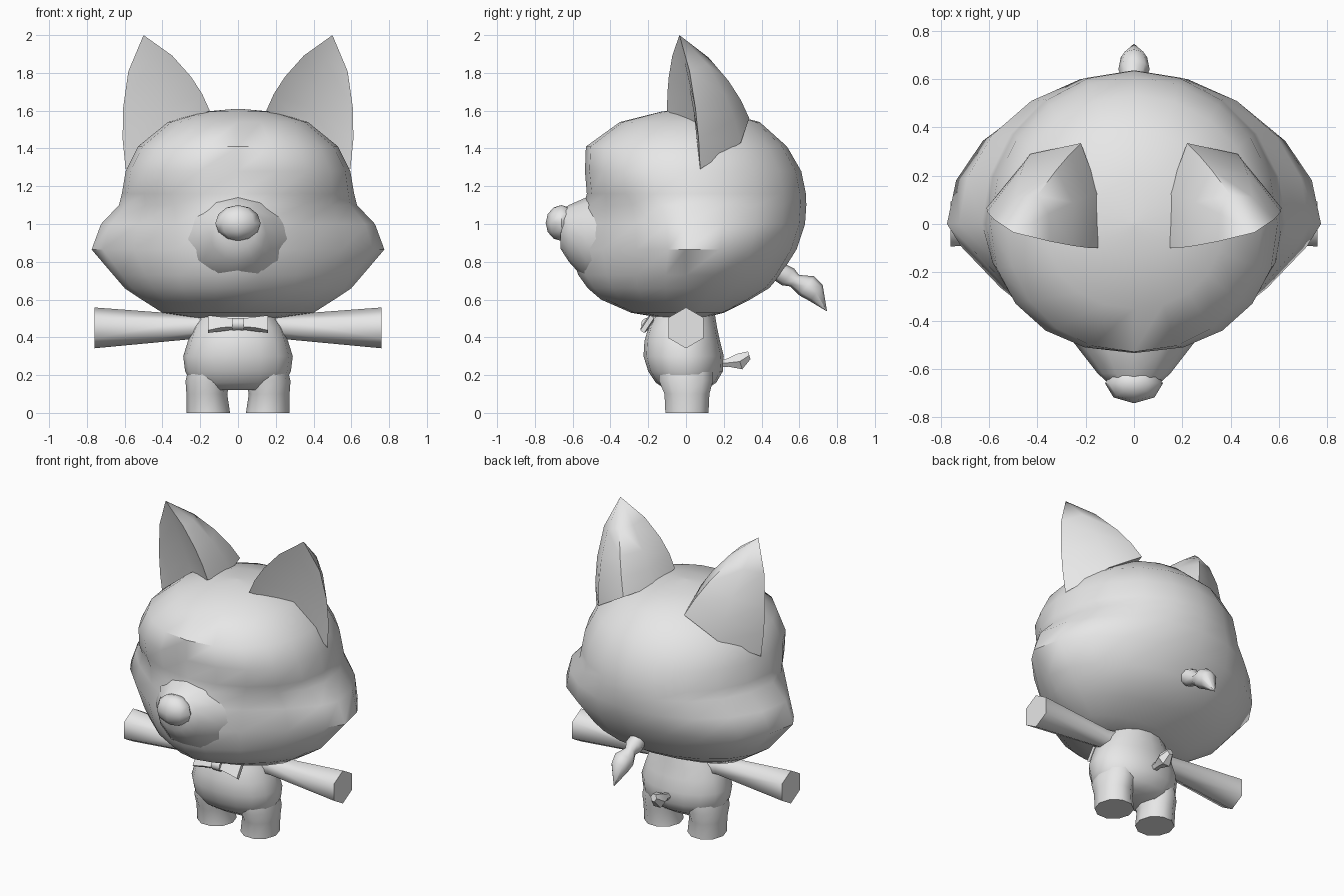
import bpy, bmesh, math
from mathutils import Vector

old = bpy.data.objects.get("Cube")
if old:
    bpy.data.objects.remove(old, do_unlink=True)

grey = bpy.data.materials.new("plain grey")
grey.use_nodes = True
tone = (0.8, 0.8, 0.8, 1)
grey.diffuse_color = tone
grey.node_tree.nodes["Principled BSDF"].inputs["Base Color"].default_value = tone

X, Y, Z = Vector((1, 0, 0)), Vector((0, 1, 0)), Vector((0, 0, 1))


def loft(name, rings, angle=50):
    """Skin a closed surface over rings of equal point count, with capped ends."""
    bm = bmesh.new()
    loops = [[bm.verts.new(p) for p in ring] for ring in rings]
    count = len(loops[0])
    for low, high in zip(loops, loops[1:]):
        for i in range(count):
            j = (i + 1) % count
            bm.faces.new((low[i], low[j], high[j], high[i]))
    bm.faces.new(loops[0][::-1])
    bm.faces.new(loops[-1])
    bmesh.ops.remove_doubles(bm, verts=bm.verts, dist=0.0005)
    bmesh.ops.recalc_face_normals(bm, faces=bm.faces)
    mesh = bpy.data.meshes.new(name)
    bm.to_mesh(mesh)
    bm.free()
    mesh.materials.append(grey)
    part = bpy.data.objects.new(name, mesh)
    bpy.context.collection.objects.link(part)
    bpy.ops.object.select_all(action='DESELECT')
    part.select_set(True)
    bpy.context.view_layer.objects.active = part
    bpy.ops.object.shade_smooth_by_angle(angle=math.radians(angle))
    return part


def tube(name, stations, sides, u, v, phase=0.0, angle=50):
    """Loft of ellipses: each station is centre, radius along u, radius along v."""
    rings = []
    for centre, ru, rv in stations:
        turns = [phase + math.tau * i / sides for i in range(sides)]
        rings.append([Vector(centre) + u * ru * math.cos(a) + v * rv * math.sin(a)
                      for a in turns])
    return loft(name, rings, angle)


def section(z, width, front, back, power, sides):
    """Flat outline with its own front depth, back depth and front roundness."""
    ring = []
    for i in range(sides):
        a = math.tau * i / sides
        c, s = round(math.cos(a), 6), round(math.sin(a), 6)
        e = 2 / power if s < 0 else 1
        depth = front if s < 0 else back
        ring.append(Vector((math.copysign(abs(c) ** e, c) * width,
                            math.copysign(abs(s) ** e, s) * depth, z)))
    return ring


# Head: height, half width, front depth, back depth, front roundness
head_rows = [
    (0.5, 0.2, 0.11, 0.08, 1.8), (0.53, 0.4, 0.29, 0.2, 1.7),
    (0.6, 0.51, 0.45, 0.34, 1.6), (0.66, 0.6, 0.52, 0.44, 1.5),
    (0.73, 0.66, 0.57, 0.5, 1.4), (0.865, 0.775, 0.62, 0.585, 1.25),
    (1, 0.725, 0.58, 0.63, 1.35), (1.1, 0.63, 0.54, 0.637, 1.7),
    (1.16, 0.615, 0.525, 0.635, 2), (1.28, 0.595, 0.535, 0.61, 2.2),
    (1.41, 0.53, 0.53, 0.535, 2.1), (1.54, 0.37, 0.35, 0.39, 2.1),
    (1.595, 0.18, 0.13, 0.18, 2), (1.61, 0.01, 0.01, 0.01, 2)]
loft("head", [section(*row, 20) for row in head_rows])

# Muzzle and nose
tube("muzzle", [((0, -0.4, 0.92), 0.32, 0.25), ((0, -0.53, 0.92), 0.22, 0.22),
                ((0, -0.62, 0.95), 0.15, 0.15), ((0, -0.665, 0.97), 0.1, 0.1)],
     12, X, Z)
nose_rows = []
for k in range(7):
    t = math.pi * k / 6
    r = max(math.sin(t), 0.001)
    nose_rows.append(((0, -0.66, 1.005 - 0.095 * math.cos(t)), 0.12 * r, 0.083 * r))
tube("nose", nose_rows, 8, X, Y)

# Torso
torso_rows = [
    (0.12, 0.2, 0.1, 0.1), (0.16, 0.25, 0.16, 0.16), (0.22, 0.28, 0.2, 0.195),
    (0.3, 0.29, 0.225, 0.2), (0.38, 0.265, 0.22, 0.18),
    (0.45, 0.24, 0.2, 0.165), (0.54, 0.18, 0.16, 0.15)]
loft("torso", [section(*row, 2.2, 16) for row in torso_rows])

# Bow tie axes follow the slope of the chest
slope = Vector((0, 0.55, 0.83))
outward = Vector((0, -0.83, 0.55))
bow = Vector((0, -0.205, 0.47))
corner = math.pi / 4

# Ear outline at the base, seen as a ring; the first point is the hollow front
ear_base = [(0.36, 0.06, 1.5), (0.15, -0.1, 1.6), (0.145, 0.13, 1.57),
            (0.22, 0.335, 1.56), (0.43, 0.29, 1.43), (0.595, 0.075, 1.29)]
ear_tip = Vector((0.5, -0.035, 2))
ear_axis = Vector((0.38, -0.02, 0))

for side, m in (("left", 1), ("right", -1)):
    # Ears taper to a point with a bulging back and a hollow front
    rings = []
    for t, bulge in ((0, 0), (0.22, 0.04), (0.45, 0.062), (0.73, 0.06), (1, 0)):
        ring = []
        for i, p in enumerate(ear_base):
            p = Vector(p)
            away = p - ear_axis
            away.z = 0
            q = p.lerp(ear_tip, t)
            if i:
                q += away.normalized() * bulge
            ring.append((q.x * m, q.y, q.z))
        rings.append(ring)
    loft(side + "_ear", rings, 60)

    # Arms: six-sided, widening to flat ends
    tube(side + "_arm", [((m * 0.12, 0, 0.45), 0.09, 0.08),
                         ((m * 0.25, 0, 0.455), 0.065, 0.065),
                         ((m * 0.76, 0, 0.45), 0.108, 0.108)],
         6, Y, Z, math.pi / 6, 65)

    # Legs
    tube(side + "_leg", [((m * 0.157, 0.005, 0), 0.115, 0.12),
                         ((m * 0.165, 0.005, 0.1), 0.108, 0.125),
                         ((m * 0.16, 0, 0.17), 0.118, 0.15),
                         ((m * 0.15, 0, 0.24), 0.11, 0.15)], 10, X, Y)

    # Bow tie wings
    tube(side + "_bow_wing", [(bow + X * m * 0.015, 0.035, 0.02),
                              (bow + X * m * 0.09, 0.048, 0.026),
                              (bow + X * m * 0.16, 0.068, 0.018)],
         4, slope, outward, corner, 30)

# Bow tie knot
tube("bow_knot", [(bow - X * 0.03, 0.034, 0.034), (bow + X * 0.03, 0.034, 0.034)],
     8, slope, outward)

# Tied hair at the back of the head
lean = Vector((0, 0.6, 0.8))
tube("hair_tail", [((0, 0.47, 0.76), 0.05, 0.05), ((0, 0.54, 0.72), 0.055, 0.055),
                   ((0, 0.575, 0.7), 0.035, 0.038), ((0, 0.64, 0.672), 0.065, 0.064),
                   ((0, 0.69, 0.635), 0.055, 0.055), ((0, 0.745, 0.54), 0.002, 0.002)],
     8, X, lean)

# Short tail
rise = Vector((0, -0.3, 0.95))
tube("tail", [((0, 0.15, 0.26), 0.025, 0.025), ((0, 0.22, 0.265), 0.025, 0.025),
              ((0, 0.285, 0.272), 0.05, 0.05), ((0, 0.335, 0.305), 0.022, 0.025)],
     6, X, rise)
